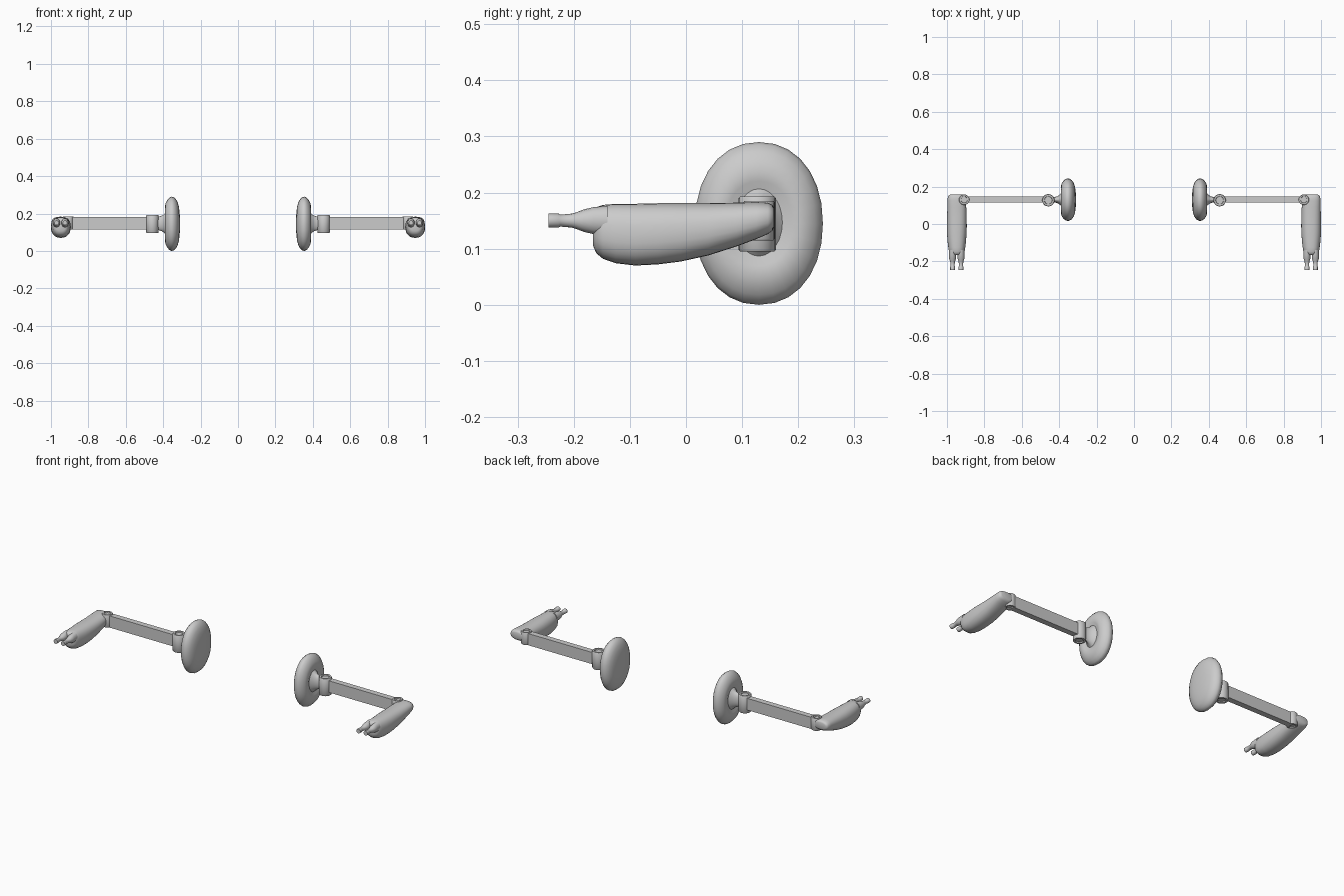
import bpy, bmesh, math

if "Cube" in bpy.data.objects:
    bpy.data.objects.remove(bpy.data.objects["Cube"])

AXES = {'x': lambda t, u, v: (t, u, v),   # u = y, v = z
        'y': lambda t, u, v: (u, t, v),   # u = x, v = z
        'z': lambda t, u, v: (u, v, t)}   # u = x, v = y


def finish(bm, name, angle=40):
    """Make a mesh object, mirrored across x = 0."""
    bmesh.ops.recalc_face_normals(bm, faces=bm.faces)
    me = bpy.data.meshes.new(name)
    bm.to_mesh(me)
    bm.free()
    ob = bpy.data.objects.new(name, me)
    bpy.context.collection.objects.link(ob)
    bpy.ops.object.select_all(action='DESELECT')
    bpy.context.view_layer.objects.active = ob
    ob.select_set(True)
    bpy.ops.object.shade_smooth_by_angle(angle=math.radians(angle))
    mod = ob.modifiers.new("Mirror", 'MIRROR')
    mod.use_mirror_merge = False
    return ob


def loft(name, axis, sections, n=24, power=2.0, angle=40):
    """Skin rings (position, centre u, centre v, radius u, radius v)."""
    bm = bmesh.new()
    rings = []
    for t, cu, cv, ru, rv in sections:
        ring = []
        for i in range(n):
            a = 2 * math.pi * i / n
            c, s = math.cos(a), math.sin(a)
            u = cu + ru * math.copysign(abs(c) ** (2 / power), c)
            v = cv + rv * math.copysign(abs(s) ** (2 / power), s)
            ring.append(bm.verts.new(AXES[axis](t, u, v)))
        rings.append(ring)
    for a, b in zip(rings, rings[1:]):
        for i in range(n):
            j = (i + 1) % n
            bm.faces.new((a[i], a[j], b[j], b[i]))
    bm.faces.new(rings[0])
    bm.faces.new(rings[-1])
    return finish(bm, name, angle)


# Oval shoulder pad with a dished outer face
PY, PZ = 0.13, 0.145
pad = [(0.310, .15), (0.312, .42), (0.316, .63), (0.323, .80), (0.333, .92),
       (0.345, .985), (0.355, 1.0), (0.366, .97), (0.378, .88), (0.387, .76),
       (0.391, .63), (0.389, .52), (0.384, .42), (0.382, .30), (0.381, .12)]
loft("shoulder_pad", 'x', [(x, PY, PZ, .114 * r, .145 * r) for x, r in pad],
     n=28, power=2.15, angle=60)

# Flared neck joining the pad to the hinge
neck = [(0.378, .048, .066), (0.388, .036, .056), (0.398, .026, .047),
        (0.410, .018, .040), (0.425, .014, .036), (0.445, .013, .035)]
loft("shoulder_neck", 'x', [(x, 0.13, 0.147, a, b) for x, a, b in neck],
     angle=60)


# Upright hinge barrels with recessed ends
def barrel(name, x, y, z0, z1, r):
    prof = [(z0 + .006, r * .6), (z0, r * .65), (z0, r * .93), (z0 + .003, r),
            (z1 - .003, r), (z1, r * .93), (z1, r * .65), (z1 - .006, r * .6)]
    loft(name, 'z', [(z, x, y, q, q) for z, q in prof], n=20)


barrel("shoulder_hinge", 0.458, 0.127, 0.095, 0.193, 0.033)
barrel("elbow_hinge", 0.908, 0.130, 0.115, 0.185, 0.028)

# Straight upper arm bar
bm = bmesh.new()
bmesh.ops.create_cube(bm, size=1)
bmesh.ops.scale(bm, vec=(0.44, 0.032, 0.066), verts=bm.verts)
bmesh.ops.translate(bm, vec=(0.68, 0.131, 0.148), verts=bm.verts)
finish(bm, "upper_arm_bar", 30)

# Swollen forearm: y, bottom z, top z, inner x, outer x
arm = [(0.157, .140, .172, .918, .982), (0.154, .132, .178, .908, .990),
       (0.146, .126, .182, .902, .995), (0.125, .117, .183, .900, .997),
       (0.090, .104, .182, .897, .998), (0.040, .088, .181, .895, .999),
       (-0.010, .077, .181, .894, 1.0), (-0.050, .072, .181, .895, 1.0),
       (-0.090, .070, .180, .898, .997), (-0.125, .074, .180, .902, .993),
       (-0.148, .082, .178, .906, .989), (-0.160, .092, .174, .912, .983),
       (-0.166, .106, .165, .922, .973)]
loft("forearm", 'y', [(y, (a + b) / 2, (lo + hi) / 2, (b - a) / 2, (hi - lo) / 2)
                      for y, lo, hi, a, b in arm], n=28, power=2.4, angle=60)

# Two stepped prongs at the tip
prong = [(-0.140, .026), (-0.165, .024), (-0.182, .020), (-0.195, .015),
         (-0.203, .0125), (-0.224, .0105), (-0.227, .0125), (-0.245, .0125)]
for label, x in (("inner_prong", 0.925), ("outer_prong", 0.970)):
    loft(label, 'y', [(y, x, 0.150, min(r, .019), r) for y, r in prong], n=16)
